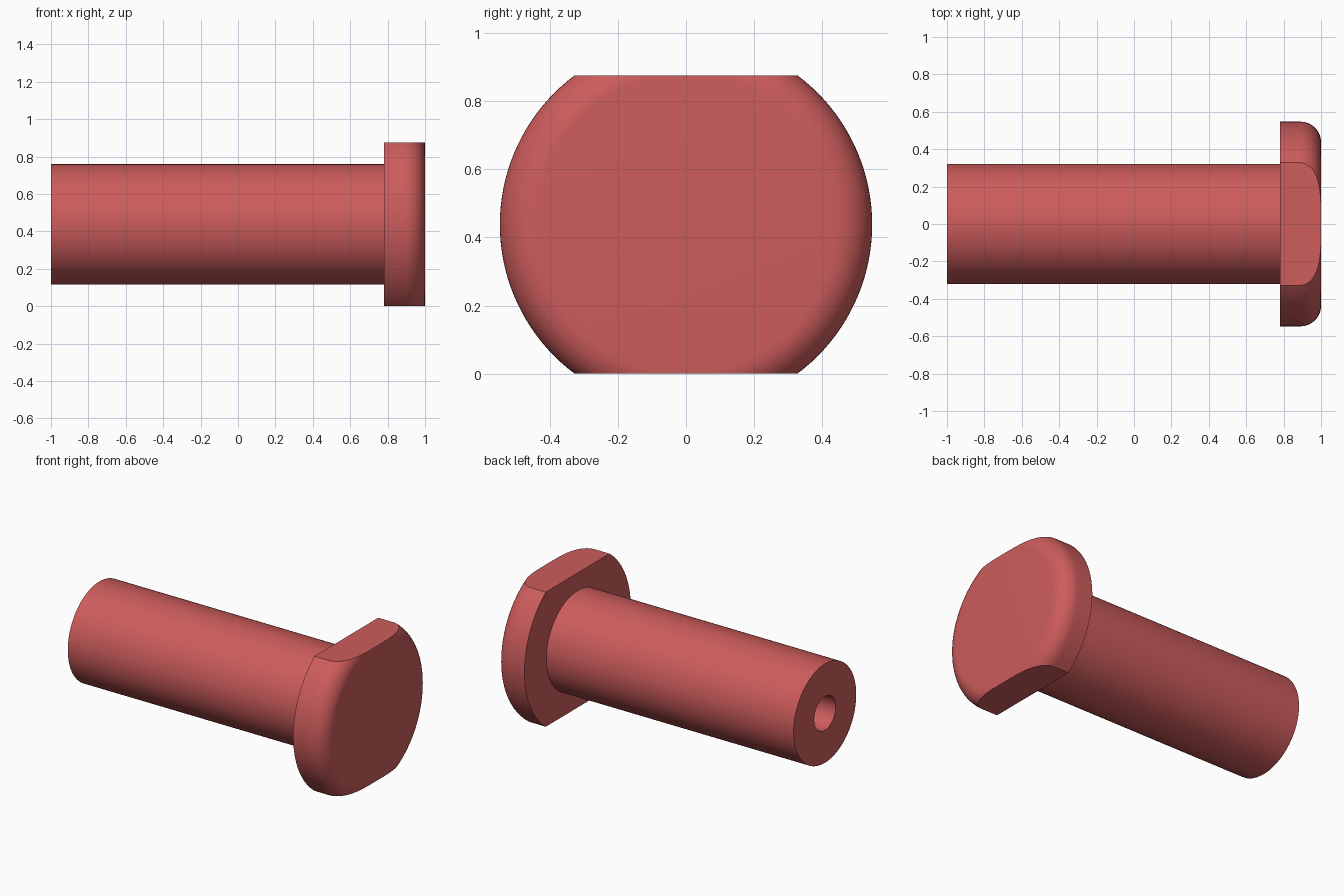
import bpy, bmesh, math
from mathutils import Matrix, Vector

if "Cube" in bpy.data.objects:
    bpy.data.objects.remove(bpy.data.objects["Cube"])

HEAD_R, SHAFT_R, HOLE_R = 0.547, 0.322, 0.11
HEAD_X, FILLET, FLAT = 0.78, 0.11, 0.438
HOLE_END = -0.2
SEGMENTS = 128

# Half profile (x, radius): blind bore, shaft, head with rounded front rim
profile = [(HOLE_END, 0), (HOLE_END, HOLE_R), (-1, HOLE_R), (-1, SHAFT_R),
           (HEAD_X, SHAFT_R), (HEAD_X, HEAD_R)]
for i in range(13):
    a = math.pi / 2 * i / 12
    profile.append((1 - FILLET + FILLET * math.sin(a),
                    HEAD_R - FILLET + FILLET * math.cos(a)))
profile.append((1, 0))

# Revolve the profile around the x axis
bm = bmesh.new()
verts = [bm.verts.new((x, 0, r)) for x, r in profile]
edges = [bm.edges.new(p) for p in zip(verts, verts[1:])]
bmesh.ops.spin(bm, geom=verts + edges, cent=(0, 0, 0), axis=(1, 0, 0),
               angle=math.tau, steps=SEGMENTS)
bmesh.ops.remove_doubles(bm, verts=bm.verts[:], dist=1e-5)

# Slice the two parallel flats on the head and cap them
for side in (1, -1):
    bmesh.ops.bisect_plane(bm, geom=bm.verts[:] + bm.edges[:] + bm.faces[:],
                           dist=1e-6, plane_co=Vector((0, 0, side * FLAT)),
                           plane_no=Vector((0, 0, side)), clear_outer=True)
    rim = [e for e in bm.edges if e.is_boundary]
    bmesh.ops.holes_fill(bm, edges=rim, sides=0)

bmesh.ops.recalc_face_normals(bm, faces=bm.faces[:])
bmesh.ops.transform(bm, matrix=Matrix.Translation((0, 0, FLAT)), verts=bm.verts[:])

mesh = bpy.data.meshes.new("flatted_head_pin")
bm.to_mesh(mesh)
bm.free()
pin = bpy.data.objects.new("flatted_head_pin", mesh)
bpy.context.collection.objects.link(pin)

# Single flat colour
red = bpy.data.materials.new("soft red")
red.diffuse_color = (0.61, 0.107, 0.107, 1)
red.use_nodes = True
red.node_tree.nodes["Principled BSDF"].inputs["Base Color"].default_value = red.diffuse_color
mesh.materials.append(red)

bpy.context.view_layer.objects.active = pin
pin.select_set(True)
bpy.ops.object.shade_smooth_by_angle(angle=math.radians(30))
